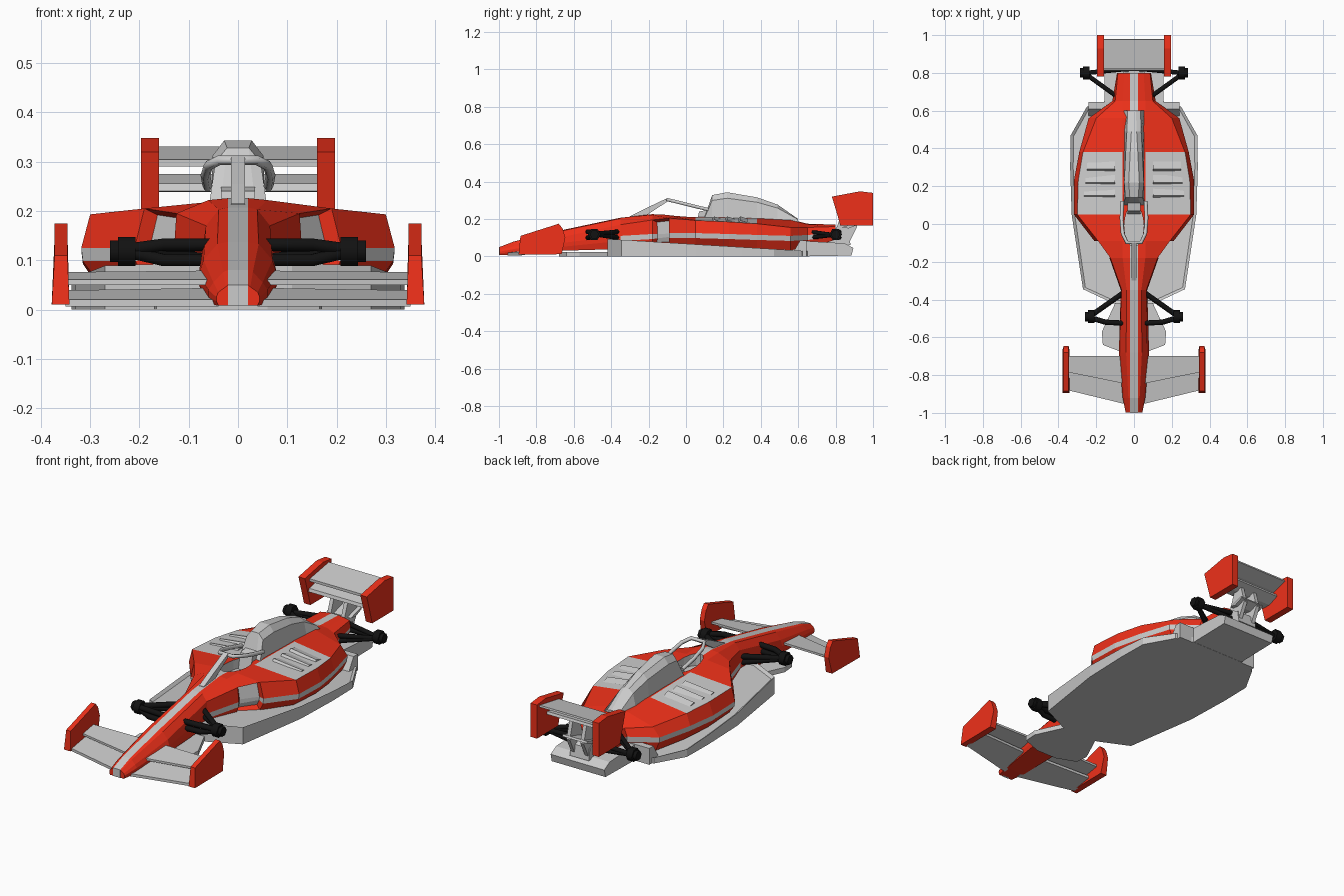
import bpy, bmesh

if "Cube" in bpy.data.objects:
    bpy.data.objects.remove(bpy.data.objects["Cube"])


def material(name, color=None):
    m = bpy.data.materials.new(name)
    if color:
        m.diffuse_color = color
    return m


RED = material("red_paint", (0.86, 0.03, 0.01, 1))
BLACK = material("black_carbon", (0.006, 0.006, 0.006, 1))
GREY = material("plain_grey")


def make_object(name, bm, mats=()):
    bmesh.ops.recalc_face_normals(bm, faces=bm.faces)
    me = bpy.data.meshes.new(name)
    bm.to_mesh(me)
    bm.free()
    for m in mats:
        me.materials.append(m)
    ob = bpy.data.objects.new(name, me)
    bpy.context.collection.objects.link(ob)
    return ob


def loft(rings):
    """Skin closed rings of 3D points and cap both ends."""
    bm = bmesh.new()
    vs = [[bm.verts.new(p) for p in r] for r in rings]
    n = len(rings[0])
    grid = {}
    for i in range(len(vs) - 1):
        for j in range(n):
            k = (j + 1) % n
            grid[i, j] = bm.faces.new((vs[i][j], vs[i][k], vs[i + 1][k], vs[i + 1][j]))
    bm.faces.new(vs[0])
    bm.faces.new(vs[-1])
    bmesh.ops.recalc_face_normals(bm, faces=bm.faces)
    return bm, grid


def section(y, half):
    return [(x, y, z) for x, z in half] + [(-x, y, z) for x, z in reversed(half)]


def sides(both):
    return ((1, "_right"), (-1, "_left")) if both else ((1, ""),)


def solid(name, rings, mats=(), both=False):
    for s, side in sides(both):
        bm, _ = loft([[(s * x, y, z) for x, y, z in r] for r in rings])
        make_object(name + side, bm, mats)


def side_profile(name, yz, x0, x1, mats=(), both=False):
    solid(name, [[(x, y, z) for y, z in yz] for x in (x0, x1)], mats, both)


def plate(name, half, top, rim=0.0):
    """Plan outline mirrored about x = 0; top is a height function of y."""
    plan = half + [(-x, y) for x, y in reversed(half)]
    bm, _ = loft([[(x, y, 0) for x, y in plan], [(x, y, top(y)) for x, y in plan]])
    if rim:
        bm.faces.ensure_lookup_table()
        bmesh.ops.inset_region(bm, faces=[bm.faces[-1]], thickness=rim, depth=-0.012)
    make_object(name, bm)


def tube(name, pts, r, mats=(), both=False):
    for s, side in sides(both):
        cu = bpy.data.curves.new(name, 'CURVE')
        cu.dimensions = '3D'
        cu.bevel_depth, cu.bevel_resolution, cu.use_fill_caps = r, 1, True
        sp = cu.splines.new('POLY')
        sp.points.add(len(pts) - 1)
        for p, (x, y, z) in zip(sp.points, pts):
            p.co = (s * x, y, z, 1)
        for m in mats:
            cu.materials.append(m)
        bpy.context.collection.objects.link(bpy.data.objects.new(name + side, cu))


def body_half(ztop, ex, ez, wx, wz, bz):
    """Crown stripe, shoulder, upper edge, side stripe, bottom."""
    drop = min(.027, (wz - bz) * .5)
    return [(.02, ztop), (max(.025, min(.06, .6 * ex)), ztop - .004), (ex, ez),
            (wx, wz), (.99 * wx, wz - drop), (.9 * wx, bz)]


# Bodywork: y, crown z, edge x, edge z, widest x, widest z, bottom z
stations = [
    (-0.998, .05, .04, .035, .044, .025, .008),
    (-0.92, .08, .05, .055, .06, .04, .01),
    (-0.68, .137, .07, .10, .08, .07, .03),
    (-0.35, .207, .065, .17, .07, .11, .04),
    (-0.18, .226, .125, .195, .13, .12, .06),
    (-0.09, .222, .19, .205, .21, .125, .06),
    (0.05, .212, .30, .193, .318, .125, .06),
    (0.23, .21, .295, .185, .318, .12, .05),
    (0.38, .207, .27, .175, .29, .115, .04),
    (0.56, .197, .20, .155, .24, .11, .035),
    (0.65, .175, .10, .155, .115, .115, .04),
    (0.80, .17, .085, .16, .09, .125, .09),
]
bm, grid = loft([section(s[0], body_half(*s[1:])) for s in stations])
inlets = []
for (i, j), f in grid.items():
    k = min(j, 10 - j)
    stripe = j == 11 or (k == 3 and i >= 3)
    f.material_index = int(stripe or (k == 1 and i in (6, 7)))
    if i == 4 and k in (2, 3, 4):
        inlets.append(f)
bmesh.ops.inset_region(bm, faces=inlets, thickness=0.012, depth=-0.03)
for f in inlets:
    f.material_index = 1
body = make_object("bodywork", bm, (RED, GREY))

# Cockpit opening
bpy.ops.mesh.primitive_cylinder_add(vertices=16, radius=1, depth=0.2, location=(0, -0.01, 0.26))
cutter = bpy.context.object
cutter.name = "cockpit_cutter"
cutter.scale = (0.052, 0.11, 1)
cutter.data.materials.append(GREY)
cutter.hide_render = True
mod = body.modifiers.new("cockpit", 'BOOLEAN')
mod.object, mod.operation, mod.solver = cutter, 'DIFFERENCE', 'EXACT'
mod.material_mode = 'TRANSFER'
bpy.context.view_layer.objects.active = body
bpy.ops.object.modifier_apply(modifier="cockpit")
bpy.data.objects.remove(cutter)
side_profile("headrest", [(.05, .15), (.12, .15), (.12, .25), (.07, .24)], -.035, .035)
side_profile("nose_stripe", [(-1, .008), (-.99, .008), (-.99, .052), (-1, .05)], -.02, .02)

# Engine cover with tall intake: y, top half width, top z
cover = [(.10, .035, .215), (.14, .022, .328), (.22, .028, .343),
         (.38, .02, .316), (.49, .014, .277), (.60, .01, .20)]
solid("engine_cover", [section(y, [(a, z), (a + .024, z - .2 * (z - .185)), (.054, .185)])
                       for y, a, z in cover])

# Cockpit guard hoop and pillar
hoop = [(.062, .12, .25), (.066, .03, .272), (.06, -.05, .292), (.038, -.098, .303)]
tube("guard_hoop", hoop + [(-x, y, z) for x, y, z in reversed(hoop)], .010)
solid("guard_pillar", [section(y, [(.014, t), (.014, b)]) for y, t, b in
                       ((-.30, .215, .205), (-.22, .255, .215), (-.10, .312, .293))])


# Sidepod louvres
def wedge(x, y, z):
    return [(x, y - .025, z - .004), (x, y - .015, z + .008), (x, y + .025, z - .004)]


for n in range(3):
    y = 0.165 + 0.07 * n
    solid("louvre_%d" % (n + 1), [wedge(.10, y, .206), wedge(.265 - .008 * n, y, .189 - .002 * n)], both=True)

# Floor, front splitter, diffuser and gearbox
plate("floor", [(.11, -.42), (.27, -.345), (.33, .05), (.338, .30), (.335, .47), (.25, .62), (.15, .65)],
      lambda y: .068 - .061 * y, rim=.016)
plate("front_splitter", [(.06, -.68), (.165, -.64), (.17, -.57), (.10, -.42), (.10, -.33)], lambda y: .025)
side_profile("floor_kick", [(.56, 0), (.645, 0), (.645, .085), (.61, .085)], .10, .24, both=True)
side_profile("diffuser", [(.60, 0), (.885, .005), (.895, .045), (.85, .07), (.60, .085)], -.155, .155)
side_profile("gearbox", [(.70, .06), (.88, .06), (.87, .12), (.81, .15), (.70, .15)], -.055, .055)


# Front wing: inner and outer chords, each (x, y front, y rear, z front, z rear)
def blade(name, inner, outer, t):
    solid(name, [[(x, a, za), (x, b, zb), (x, b, zb + t), (x, a, za + t)]
                 for x, a, b, za, zb in (inner, outer)], both=True)


blade("front_wing_main", (.04, -.955, -.78, .006, .03), (.35, -.88, -.76, .006, .025), .014)
blade("front_wing_flap", (.05, -.845, -.70, .05, .068), (.35, -.785, -.70, .05, .065), .011)
end = [(-.895, .01), (-.885, .11), (-.68, .175), (-.66, .15), (-.645, .10), (-.665, .012)]
solid("front_endplate", [[(x + d * (z < .1), y, z) for y, z in end]
                         for x, d in ((.346, -.004), (.372, .006))], (RED,), True)

# Rear wing
side_profile("rear_wing_main", [(.81, .24), (.86, .238), (.92, .262), (.915, .275), (.815, .256)], -.165, .165)
side_profile("rear_wing_flap", [(.82, .29), (.90, .296), (.98, .322), (.978, .331), (.82, .304)], -.165, .165)
end = [(.78, .32), (.93, .348), (1.0, .34), (1.0, .165), (.825, .165), (.81, .22)]
side_profile("rear_endplate", end, .16, .197, (RED,), True)
side_profile("rear_wing_strut", [(.80, .14), (.87, .07), (.915, .16), (.89, .25), (.84, .25)], .03, .05, both=True)
side_profile("rear_beam", [(.83, .155), (.87, .15), (.92, .17), (.915, .18)], -.07, .07)

# Suspension arms and hubs
for z in (.10, .132):
    tube("front_wishbone", [(.05, -.36, z), (.235, -.49, .12)], .014, (BLACK,), True)
    tube("front_link", [(.05, -.525, z), (.15, -.52, z), (.235, -.495, .12)], .014, (BLACK,), True)
    tube("rear_wishbone", [(.07, .66, z), (.25, .79, .115)], .012, (BLACK,), True)
    tube("rear_link", [(.05, .82, z), (.25, .80, .115)], .012, (BLACK,), True)
for name, x, y in (("front_hub", .208, -.49), ("rear_hub", .235, .80)):
    for a, b, r in ((0, .035, .034), (.03, .052, .025)):
        tube(name, [(x + a, y, .118), (x + b, y, .118)], r, (BLACK,), True)

for m in bpy.data.materials:
    if m.users and not m.is_grease_pencil:
        m.use_nodes = True
        m.node_tree.nodes["Principled BSDF"].inputs["Base Color"].default_value = m.diffuse_color
